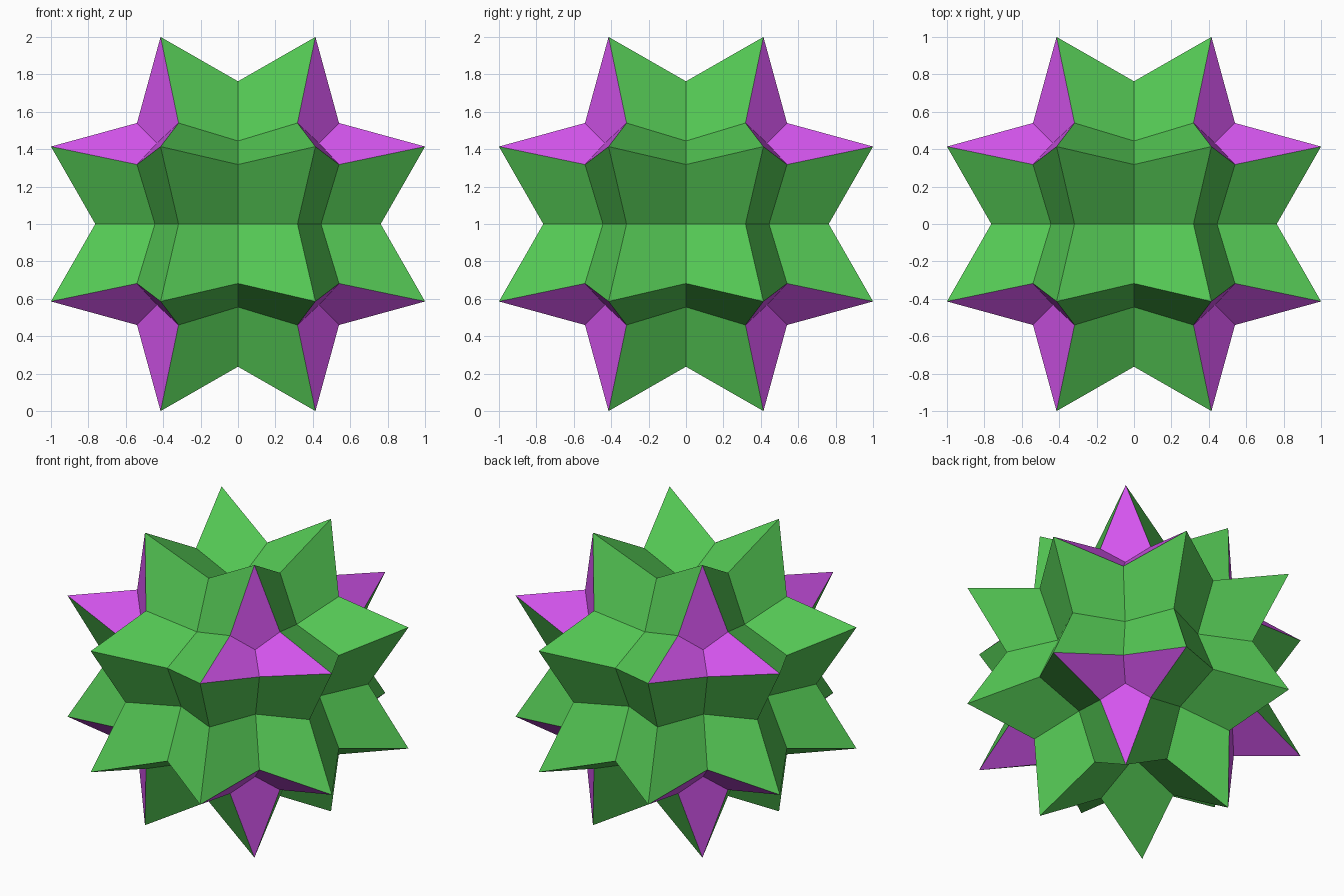
import bpy, bmesh
from itertools import permutations, product
from mathutils import Vector

if "Cube" in bpy.data.objects:
    bpy.data.objects.remove(bpy.data.objects["Cube"])


def material(name, rgb):
    m = bpy.data.materials.new(name)
    m.diffuse_color = (*rgb, 1)
    m.use_nodes = True
    m.node_tree.nodes["Principled BSDF"].inputs["Base Color"].default_value = m.diffuse_color
    return m


# Key points of one corner, repeated by the symmetry of a cube
T = (0.414, 0.414, 1.0)      # spike tip
T_W = (1.0, 0.414, 0.414)    # spike tip along x
A = (0, 0, 0.615)            # dent on the four-fold axis
V1 = (0.318, 0, 0.763)       # notch between two tips
V2 = (0, 0.318, 0.763)
W = (0.444, 0, 0.444)        # deep valley on the two-fold axis
P1 = (0.54, 0.318, 0.54)     # valley points around each cube corner
P2 = (0.318, 0.54, 0.54)
C = (0.433, 0.433, 0.433)    # dent on the three-fold axis

# Dent faces, valley faces (green) and corner kites (purple)
seeds = [((A, V1, T, V2), 0), ((V1, T, P1, W), 0), ((C, P1, T, P2), 1)]

bm = bmesh.new()
verts, done = {}, set()


def vert(p):
    key = tuple(round(c, 3) + 0.0 for c in p)
    if key not in verts:
        verts[key] = bm.verts.new(Vector(key) + Vector((0, 0, 1)))
    return verts[key]


for order in permutations(range(3)):
    for sign in product((1, -1), repeat=3):
        for quad, mat in seeds:
            vs = [vert([p[order[i]] * sign[i] for i in range(3)]) for p in quad]
            key = frozenset(vs)
            if key in done:
                continue
            done.add(key)
            face = bm.faces.new(vs)
            face.material_index = mat
bmesh.ops.recalc_face_normals(bm, faces=bm.faces[:])

# Spiked star solid
mesh = bpy.data.meshes.new("spiked_star")
bm.to_mesh(mesh)
bm.free()
mesh.materials.append(material("green", (0.09, 0.58, 0.09)))
mesh.materials.append(material("purple", (0.66, 0.09, 0.85)))
star = bpy.data.objects.new("spiked_star", mesh)
bpy.context.collection.objects.link(star)
